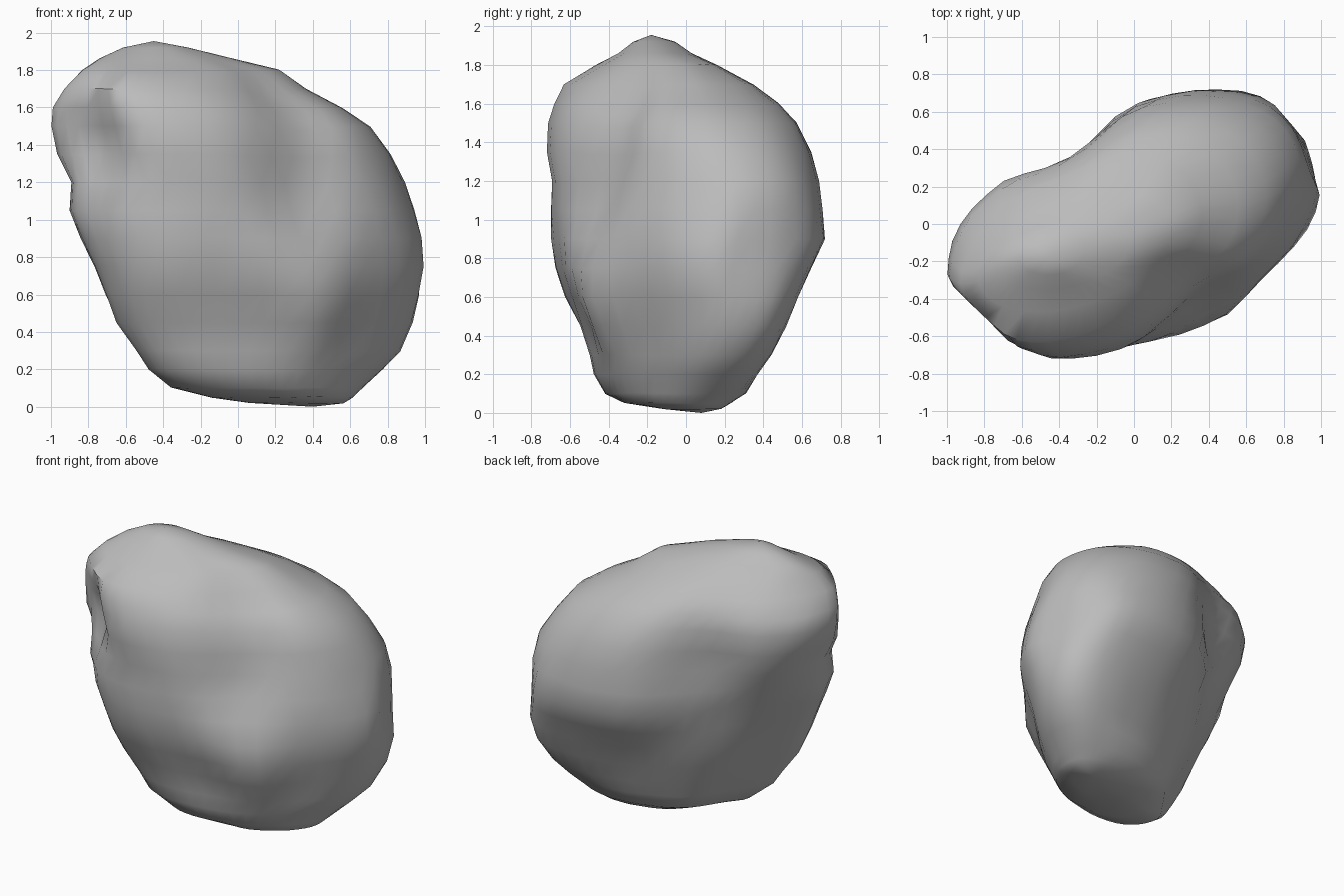
import bpy
import bmesh
import math
from mathutils import Vector, noise

default_cube = bpy.data.objects.get("Cube")
if default_cube:
    bpy.data.objects.remove(default_cube, do_unlink=True)

SEGMENTS = 44

# Stone sections: height, x range, y range, diagonal lean of the oval
SECTIONS = [
    (.02, .05, .57, -.12, .19, .3),
    (.05, -.15, .62, -.32, .24, .3),
    (.1, -.36, .67, -.42, .31, .4),
    (.2, -.49, .77, -.48, .37, .45),
    (.3, -.55, .86, -.5, .43, .48),
    (.45, -.66, .92, -.55, .5, .48),
    (.6, -.71, .97, -.63, .57, .45),
    (.75, -.77, 1, -.69, .65, .4),
    (.9, -.84, .99, -.7, .72, .38),
    (1.05, -.9, .95, -.7, .71, .38),
    (1.2, -.89, .89, -.7, .69, .38),
    (1.35, -.96, .81, -.72, .65, .35),
    (1.5, -1, .71, -.71, .58, .32),
    (1.6, -.99, .56, -.68, .49, .33),
    (1.7, -.93, .36, -.63, .36, .38),
    (1.8, -.83, .22, -.47, .17, .38),
    (1.86, -.74, -.02, -.35, .03, .3),
    (1.92, -.61, -.26, -.27, -.05, .2),
]

# Broad hollows and bumps: centre, radius, push
DENTS = [
    ((-.72, -.55, 1.37), .17, (.03, .13, 0)),   # hollow under the side knob
    ((.35, -.45, 1.42), .3, (0, .13, -.02)),    # valley beside the front lobe
    ((.2, -.35, 1.67), .2, (-.02, .05, -.02)),  # top of that valley
    ((.35, -.5, 1.08), .22, (0, .06, 0)),       # foot of that valley
    ((-.1, -.6, .75), .18, (0, .04, 0)),        # hollow below the front lobe
    ((.42, -.38, .5), .22, (.03, -.1, 0)),      # lower front ridge
    ((.68, .4, .5), .25, (.06, .03, 0)),        # square lower back corner
    ((-.4, .45, .95), .3, (.03, -.12, 0)),      # long valley down the back
    ((-.4, .45, 1.4), .3, (.03, -.13, 0)),
]

# Flat flanks: outward direction, distance from the middle
FLANKS = [
    ((.71, -.71, 0), .69),
    ((.93, .37, 0), .98),
    ((.8, .6, 0), .98),
    ((-.71, -.71, 0), .92),
    ((-.75, .53, -.4), .14),
]


def weather(point):
    """Flatten the flanks, then add the hollows and a little roughness."""
    point = point.copy()
    for direction, limit in FLANKS:
        direction = Vector(direction)
        point -= direction * max(0, point.dot(direction) - limit) * .9
    shift = Vector()
    for centre, radius, push in DENTS:
        distance = (point - Vector(centre)).length
        shift += Vector(push) * math.exp(-(distance / radius) ** 2)
    rough = noise.noise_vector(point * 3.2) * .008
    rough += noise.noise_vector(point * 7) * .008
    rough.z *= .5
    result = point + shift + rough
    result.z = max(result.z, 0)
    return result


def oval(bm, z, left, right, front, back, lean):
    """Add one ring of points on an oval leaning inside its bounding box."""
    phase = math.asin(lean)
    ring = []
    for i in range(SEGMENTS):
        angle = math.tau * i / SEGMENTS
        x = (left + right) / 2 + (right - left) / 2 * math.cos(angle)
        y = (front + back) / 2 + (back - front) / 2 * math.sin(angle + phase)
        ring.append(bm.verts.new(weather(Vector((x, y, z)))))
    return ring


def build_stone():
    bm = bmesh.new()
    rings = [oval(bm, *section) for section in SECTIONS]
    for lower, upper in zip(rings, rings[1:]):
        for i in range(SEGMENTS):
            j = (i + 1) % SEGMENTS
            bm.faces.new((lower[i], lower[j], upper[j], upper[i]))
    # Close the foot and the crown
    foot = bm.verts.new((.4, .08, 0))
    crown = bm.verts.new((-.45, -.18, 1.955))
    for i in range(SEGMENTS):
        j = (i + 1) % SEGMENTS
        bm.faces.new((foot, rings[0][j], rings[0][i]))
        bm.faces.new((crown, rings[-1][i], rings[-1][j]))
    bmesh.ops.recalc_face_normals(bm, faces=bm.faces)
    mesh = bpy.data.meshes.new("boulder")
    bm.to_mesh(mesh)
    bm.free()
    stone = bpy.data.objects.new("boulder", mesh)
    bpy.context.collection.objects.link(stone)
    return stone


def make_material(name, colour):
    material = bpy.data.materials.new(name)
    material.use_nodes = True
    material.diffuse_color = colour
    shader = material.node_tree.nodes["Principled BSDF"]
    shader.inputs["Base Color"].default_value = colour
    shader.inputs["Roughness"].default_value = .9
    return material


boulder = build_stone()
boulder.data.materials.append(make_material("stone grey", (.5, .5, .5, 1)))

# Smooth shading with sharp breaks kept
bpy.ops.object.select_all(action='DESELECT')
boulder.select_set(True)
bpy.context.view_layer.objects.active = boulder
bpy.ops.object.shade_smooth_by_angle(angle=math.radians(50))
